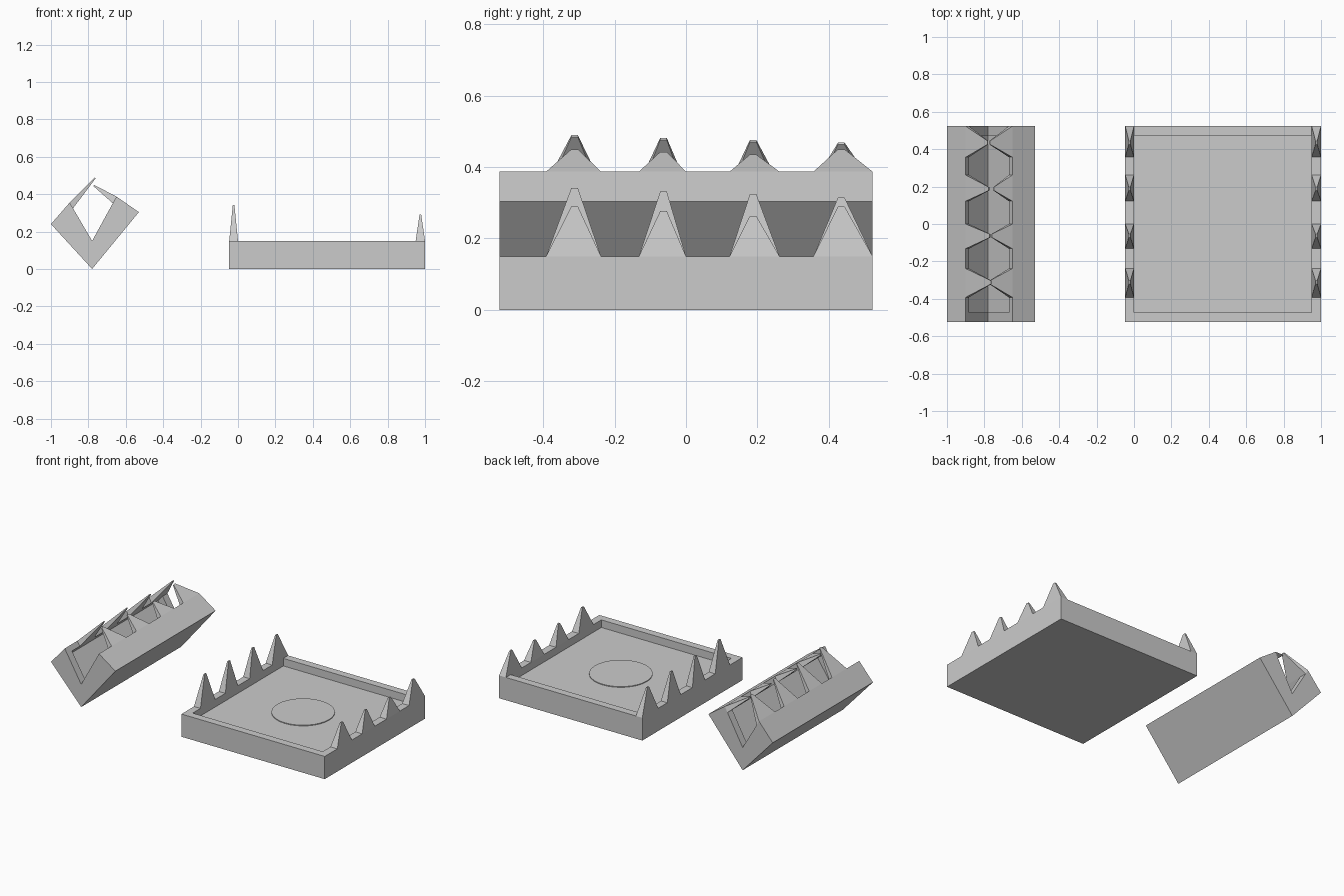
import bpy, bmesh
from mathutils import Vector

if "Cube" in bpy.data.objects:
    bpy.data.objects.remove(bpy.data.objects["Cube"])

HALF = 0.523      # half depth along y
INNER = 0.473     # half depth of the recesses


def finish(name, bm):
    bmesh.ops.recalc_face_normals(bm, faces=bm.faces)
    me = bpy.data.meshes.new(name)
    bm.to_mesh(me)
    bm.free()
    ob = bpy.data.objects.new(name, me)
    bpy.context.collection.objects.link(ob)
    return ob


def prism(name, profile, y0, y1):
    """Extrude an (x, z) profile along y."""
    bm = bmesh.new()
    face = bm.faces.new([bm.verts.new((x, y0, z)) for x, z in profile])
    ext = bmesh.ops.extrude_face_region(bm, geom=[face])
    verts = [g for g in ext["geom"] if isinstance(g, bmesh.types.BMVert)]
    bmesh.ops.translate(bm, verts=verts, vec=(0, y1 - y0, 0))
    return finish(name, bm)


def cut(ob, cutter):
    cutter.hide_render = True
    mod = ob.modifiers.new("recess", 'BOOLEAN')
    mod.operation = 'DIFFERENCE'
    mod.solver = 'EXACT'
    mod.object = cutter
    bpy.context.view_layer.objects.active = ob
    bpy.ops.object.modifier_apply(modifier=mod.name)
    bpy.data.objects.remove(cutter)


def box(x0, x1, z0, z1):
    return [(x0, z0), (x1, z0), (x1, z1), (x0, z1)]


# y start, y peak, y end of each tooth along a row
TEETH = [(-0.392, -0.312, -0.238), (-0.132, -0.063, 0.0),
         (0.122, 0.188, 0.262), (0.357, 0.435, HALF)]
TALL = [0.192, 0.182, 0.174, 0.165]
SHORT = [0.14, 0.127, 0.113, 0.14]


def tooth_row(name, outer, inner, up, heights):
    """Four-sided teeth standing on the rim between two (x, z) points."""
    bm = bmesh.new()
    a, b, up = Vector(outer), Vector(inner), Vector(up)
    mid = (a + b) / 2
    for (y0, yc, y1), h in zip(TEETH, heights):
        top = mid + up * h
        d = (b - a) * 0.09
        base = [(a, y0), (b, y0), (b, y1), (a, y1)]
        tip = [(top - d, yc - .009), (top + d, yc - .009),
               (top + d, yc + .009), (top - d, yc + .009)]
        lo = [bm.verts.new((p.x, y, p.y)) for p, y in base]
        hi = [bm.verts.new((p.x, y, p.y)) for p, y in tip]
        bm.faces.new(lo)
        bm.faces.new(hi)
        for i in range(4):
            j = (i + 1) % 4
            bm.faces.new((lo[i], lo[j], hi[j], hi[i]))
    return finish(name, bm)


# Open trap: shallow square tray, trigger disc, two rows of teeth
tray = prism("open_tray", box(-0.047, 1.0, 0, 0.15), -HALF, HALF)
cut(tray, prism("tray_cutter", box(0.0, 0.95, 0.1, 0.3), -INNER, INNER))

bpy.ops.mesh.primitive_cylinder_add(vertices=32, radius=0.19, depth=0.01,
                                    location=(0.476, 0, 0.1))
bpy.context.object.name = "trigger_disc"

tooth_row("open_left_teeth", (-0.047, 0.15), (0.0, 0.15), (0, 1), TALL)
tooth_row("open_right_teeth", (1.0, 0.15), (0.95, 0.15), (0, 1), SHORT)

# Closed trap: the tray folded along its middle into a V
rim_l, rim_r, fold = Vector((-0.9, 0.355)), Vector((-0.65, 0.387)), Vector((-0.78, 0.15))
out_l, out_r = Vector((-1.0, 0.24)), Vector((-0.53, 0.304))
lip_l, lip_r = rim_l.lerp(fold, 0.15), rim_r.lerp(fold, 0.15)
up_l, up_r = (rim_l - out_l) / 0.15, (rim_r - out_r) / 0.15

jaws = prism("closed_jaws", [out_l, (-0.78, 0), out_r, rim_r, fold, rim_l], -HALF, HALF)
cut(jaws, prism("jaw_cutter",
                [lip_l, lip_l - up_l * 0.05, (-0.78, 0.1),
                 lip_r - up_r * 0.05, lip_r, (-0.78, 0.45)], -INNER, INNER))

tooth_row("closed_left_teeth", rim_l, lip_l, up_l, TALL)
tooth_row("closed_right_teeth", rim_r, lip_r, up_r, SHORT)
